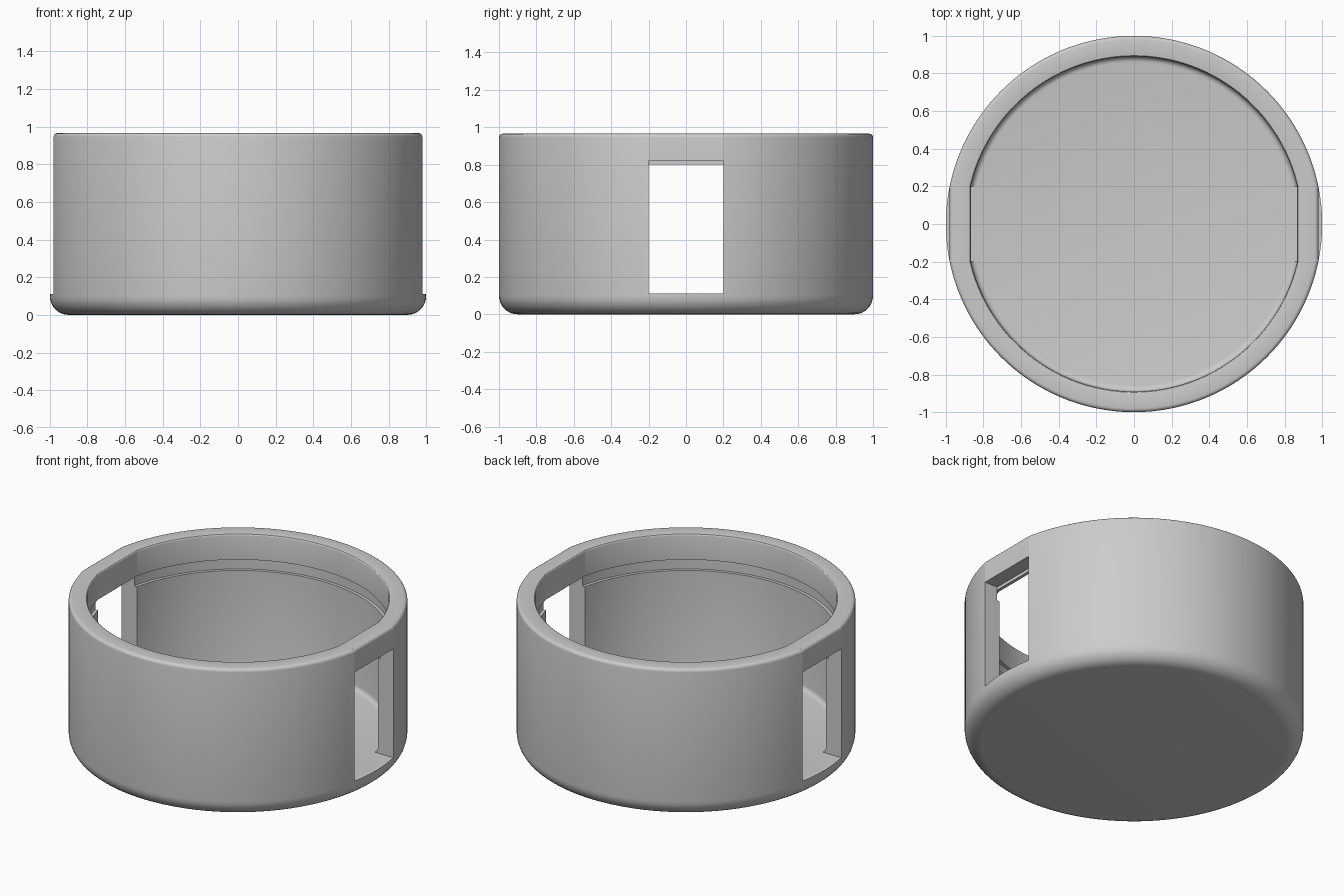
import bpy, bmesh, math
from mathutils import Vector

cube = bpy.data.objects.get("Cube")
if cube:
    bpy.data.objects.remove(cube, do_unlink=True)

grey = bpy.data.materials.new("light_grey")
grey.use_nodes = True
grey.diffuse_color = (0.6, 0.6, 0.6, 1)
grey.node_tree.nodes["Principled BSDF"].inputs["Base Color"].default_value = (0.6, 0.6, 0.6, 1)

TOP, SILL, HEAD, LIP, GROOVE = 0.966, 0.11, 0.82, 0.80, 0.73
OUTER, INNER, GROOVE_R, HALF = 1.0, 0.89, 0.91, 0.2


def chord(r):
    return math.sqrt(r * r - HALF * HALF)


def arc(cx, cz, r, start, end, steps):
    angles = [math.radians(start + (end - start) * i / steps) for i in range(steps + 1)]
    return [(cx + r * math.cos(a), cz + r * math.sin(a)) for a in angles]


def rim(outer, inner):
    """Rounded top edge, from the outer wall to the inner wall."""
    return (arc(outer - 0.02, TOP - 0.02, 0.02, 0, 90, 4)
            + arc(inner + 0.01, TOP - 0.01, 0.01, 90, 180, 3))


def finish(name, bm):
    bmesh.ops.remove_doubles(bm, verts=bm.verts, dist=1e-5)
    bmesh.ops.recalc_face_normals(bm, faces=bm.faces)
    mesh = bpy.data.meshes.new(name)
    bm.to_mesh(mesh)
    bm.free()
    obj = bpy.data.objects.new(name, mesh)
    bpy.context.collection.objects.link(obj)
    mesh.materials.append(grey)
    return obj


def activate(obj):
    bpy.ops.object.select_all(action='DESELECT')
    obj.select_set(True)
    bpy.context.view_layer.objects.active = obj


def lathe(name, profile, steps=128):
    bm = bmesh.new()
    verts = [bm.verts.new((r, 0, z)) for r, z in profile]
    edges = [bm.edges.new(pair) for pair in zip(verts, verts[1:])]
    bmesh.ops.spin(bm, geom=verts + edges, cent=(0, 0, 0), axis=(0, 0, 1),
                   angle=math.tau, steps=steps, use_merge=True)
    return finish(name, bm)


def extrude_y(name, profile, side):
    """Extrude an x-z outline across the width of a window."""
    bm = bmesh.new()
    face = bm.faces.new([bm.verts.new((side * x, -HALF, z)) for x, z in profile])
    result = bmesh.ops.extrude_face_region(bm, geom=[face])
    moved = [v for v in result["geom"] if isinstance(v, bmesh.types.BMVert)]
    bmesh.ops.translate(bm, verts=moved, vec=Vector((0, 2 * HALF, 0)))
    return finish(name, bm)


# Round cup: base, outer wall, rim, inner groove, floor
bowl = lathe("cup_body",
             [(0, 0)] + arc(OUTER - 0.1, 0.1, 0.1, -90, 0, 8) + rim(OUTER, INNER)
             + [(INNER, LIP), (GROOVE_R, LIP), (GROOVE_R, GROOVE), (INNER, GROOVE)]
             + arc(INNER - 0.03, SILL + 0.03, 0.03, 0, -90, 4) + [(0, SILL)])

# Side openings
for side in (-1, 1):
    cutter = extrude_y("opening_cutter",
                       [(0.7, SILL + 0.0005), (1.1, SILL + 0.0005), (1.1, 1.1), (0.7, 1.1)], side)
    cutter.hide_render = True
    activate(bowl)
    cut = bowl.modifiers.new("opening", 'BOOLEAN')
    cut.operation = 'DIFFERENCE'
    cut.solver = 'EXACT'
    cut.object = cutter
    bpy.ops.object.modifier_apply(modifier=cut.name)
    bpy.data.objects.remove(cutter, do_unlink=True)

# Flat bridges over the openings, with a hanging inner lip
parts = [bowl]
for side, label in ((1, "left"), (-1, "right")):
    outline = ([(chord(OUTER), HEAD)] + rim(chord(OUTER), chord(INNER))
               + [(chord(INNER), LIP), (chord(GROOVE_R), LIP), (chord(GROOVE_R), HEAD)])
    parts.append(extrude_y(label + "_bridge", outline, side))

for part in parts:
    activate(part)
    bpy.ops.object.shade_smooth_by_angle(angle=math.radians(30))
